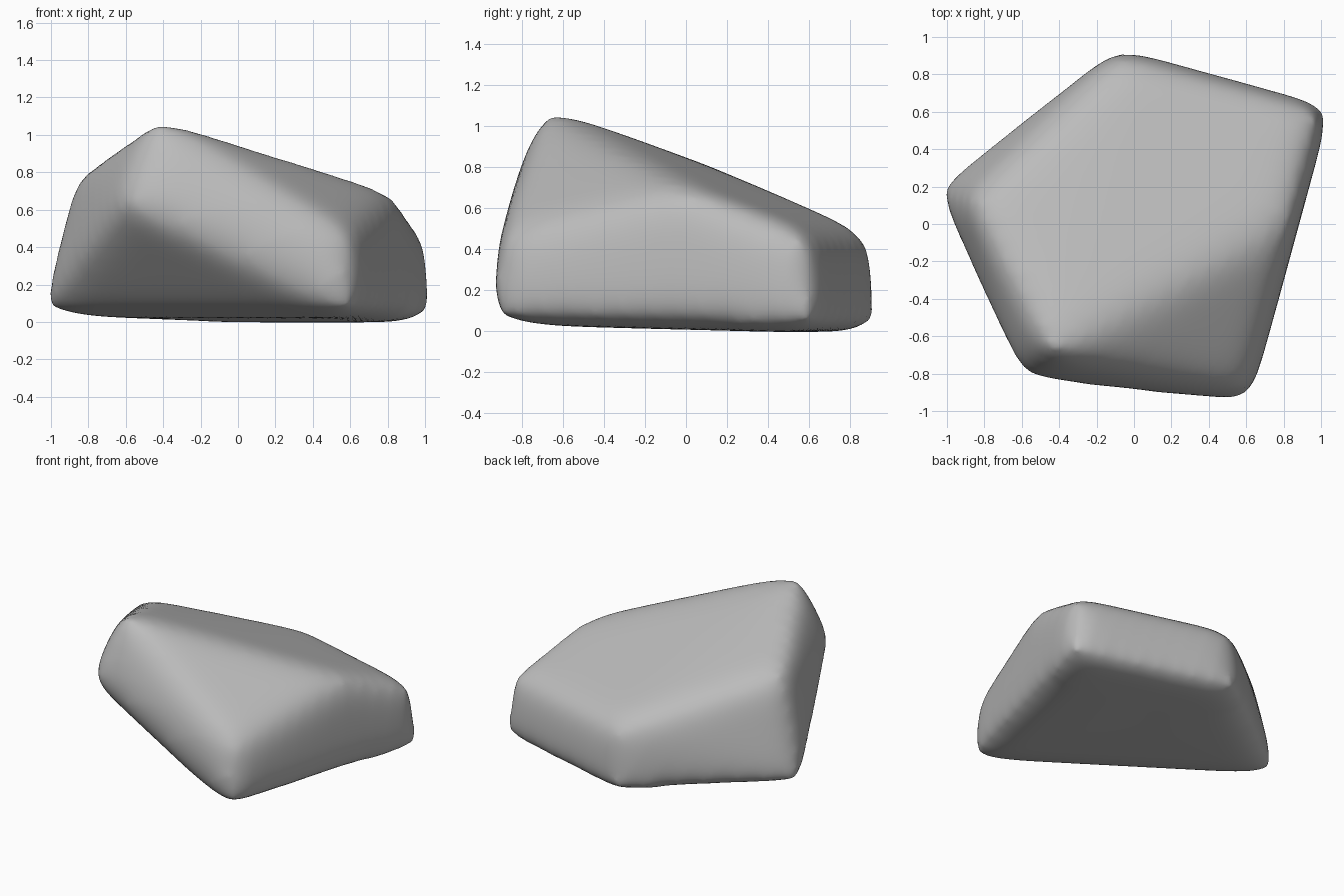
import bpy
import bmesh

cube = bpy.data.objects.get("Cube")
if cube:
    bpy.data.objects.remove(cube, do_unlink=True)

# Stone colour
stone = bpy.data.materials.new("stone_grey")
stone.use_nodes = True
grey = (0.5, 0.5, 0.5, 1)
stone.diffuse_color = grey
stone.node_tree.nodes["Principled BSDF"].inputs["Base Color"].default_value = grey

# Sharp corners of the rough-hewn block: four-sided foot, sloping crown
foot = [(-1.09, 0.19, 0.03), (0.63, -0.97, 0.03),
        (1.07, 0.64, -0.01), (-0.09, 0.96, -0.01)]
crown = [(-0.89, 0.13, 0.81), (-0.45, -0.71, 1.12), (0.88, 0.04, 0.70),
         (1.03, 0.61, 0.48), (-0.08, 0.92, 0.48)]
# Overhanging front corner and the shoulder above the front foot
overhang = (-0.62, -0.85, 0.64)
shoulder = (0.62, -0.93, 0.46)

bm = bmesh.new()
for corner in foot + crown + [overhang, shoulder]:
    bm.verts.new(corner)
bmesh.ops.convex_hull(bm, input=bm.verts)
bmesh.ops.recalc_face_normals(bm, faces=bm.faces)
mesh = bpy.data.meshes.new("rock")
bm.to_mesh(mesh)
bm.free()
mesh.materials.append(stone)
rock = bpy.data.objects.new("rock", mesh)
bpy.context.collection.objects.link(rock)

# Weather the edges into soft rounded ones
remesh = rock.modifiers.new("even_surface", 'REMESH')
remesh.mode = 'VOXEL'
remesh.voxel_size = 0.035
remesh.use_smooth_shade = True
soften = rock.modifiers.new("worn_edges", 'SMOOTH')
soften.factor = 0.5
soften.iterations = 125
